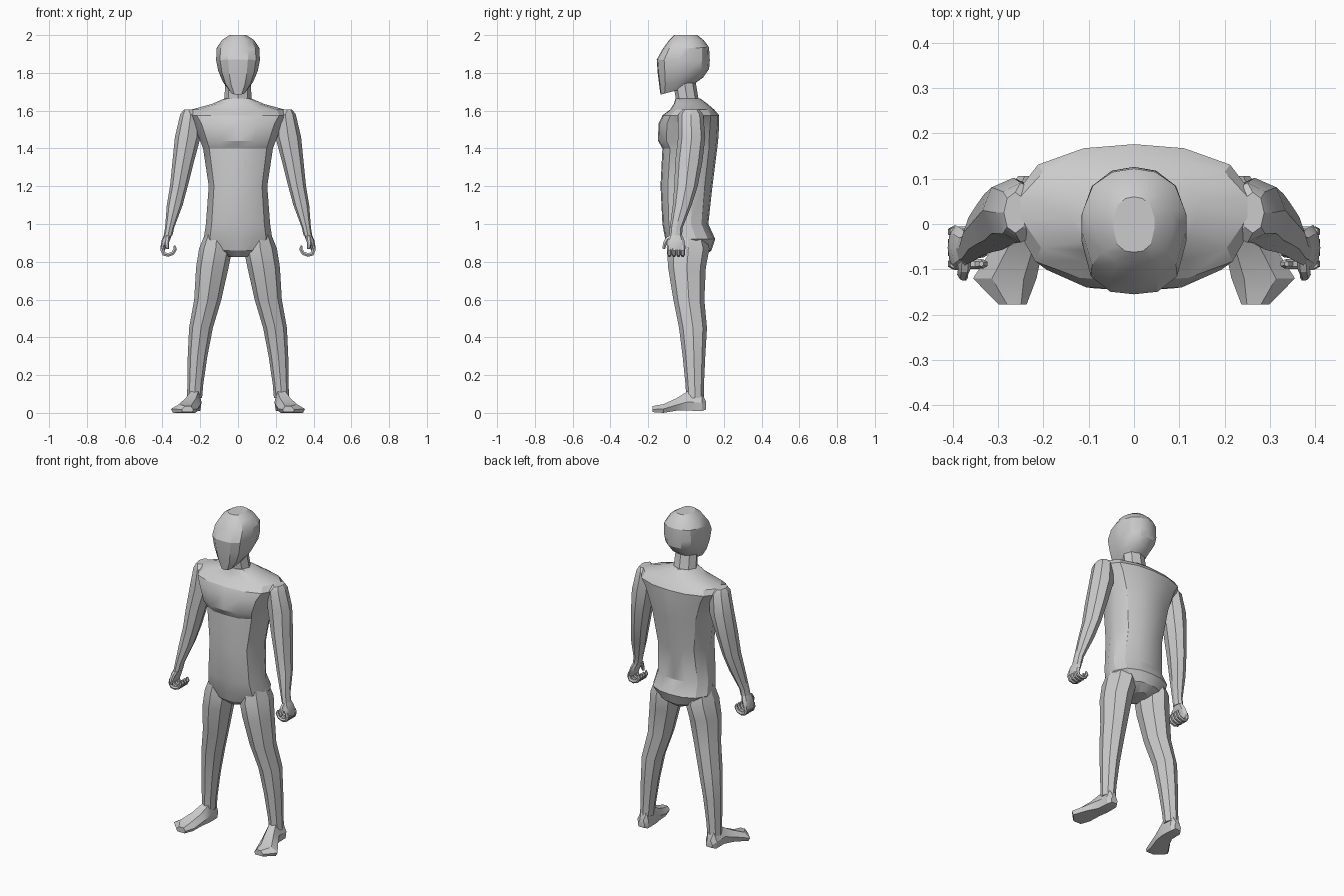
import bpy, bmesh, math
from mathutils import Vector


def loft(name, chains, mirror=False, angle=28):
    """Skin each chain of equal-length rings and cap its ends."""
    bm = bmesh.new()
    for rings in chains:
        vs = [[bm.verts.new(p) for p in ring] for ring in rings]
        n = len(vs[0])
        for a, b in zip(vs, vs[1:]):
            for i in range(n):
                j = (i + 1) % n
                bm.faces.new((a[i], a[j], b[j], b[i]))
        bm.faces.new(vs[0][::-1])
        bm.faces.new(vs[-1])
    bmesh.ops.recalc_face_normals(bm, faces=bm.faces)
    me = bpy.data.meshes.new(name)
    bm.to_mesh(me)
    bm.free()
    ob = bpy.data.objects.new(name, me)
    bpy.context.collection.objects.link(ob)
    if mirror:
        ob.modifiers.new("mirror", 'MIRROR')
    bpy.ops.object.select_all(action='DESELECT')
    ob.select_set(True)
    bpy.context.view_layer.objects.active = ob
    bpy.ops.object.shade_smooth_by_angle(angle=math.radians(angle))
    return ob


def oval(x, y, z, rx, ry, n=8):
    return [(x + rx * math.cos(2 * math.pi * i / n),
             y + ry * math.sin(2 * math.pi * i / n), z) for i in range(n)]


# symmetric body section: (width fraction, depth fraction from front to back)
HALF = [(0, 0), (.45, .02), (.82, .14), (1, .42), (1, .62), (.8, .85), (.42, .97), (0, 1)]


def section(zf, zb, hw, yf, yb):
    pts = HALF + [(-u, v) for u, v in HALF[-2:0:-1]]
    return [(u * hw, yf + v * (yb - yf), zf + v * (zb - zf)) for u, v in pts]


def tube(path, radii, side, n=6):
    path = [Vector(p) for p in path]
    side = Vector(side)
    rings = []
    for i, p in enumerate(path):
        t = (path[min(i + 1, len(path) - 1)] - path[max(i - 1, 0)]).normalized()
        v = t.cross(side).normalized()
        rings.append([p + radii[i] * (side * math.cos(2 * math.pi * k / n)
                                      + v * math.sin(2 * math.pi * k / n)) for k in range(n)])
    return rings


# torso: height, half width, front y, back y
TORSO = [(.825, .05, -.06, .09), (.86, .13, -.095, .135), (.92, .182, -.11, .155),
         (1.0, .17, -.125, .118), (1.2, .155, -.135, .14), (1.4, .185, -.125, .165),
         (1.44, .2, -.148, .17), (1.53, .235, -.146, .176), (1.575, .265, -.125, .176),
         (1.605, .25, -.085, .15), (1.635, .14, -.065, .115), (1.665, .07, -.055, .075)]
loft("torso", [[section(z, z, w, f, b) for z, w, f, b in TORSO]])

# neck
loft("neck", [[oval(0, .012, 1.62, .078, .068), oval(0, .005, 1.67, .072, .06),
               oval(0, -.01, 1.76, .066, .06)]])

# head: front z, back z, half width, front y, back y
HEAD = [(1.685, 1.725, .042, -.135, .02), (1.735, 1.775, .08, -.142, .09),
        (1.80, 1.82, .104, -.15, .122), (1.87, 1.865, .116, -.155, .126),
        (1.925, 1.935, .113, -.125, .122), (1.975, 1.972, .085, -.088, .095),
        (2.0, 2.0, .045, -.062, .06)]
loft("head", [[section(*h) for h in HEAD]])

# arms
ARM = [(.262, .025, 1.605, .025, .045), (.25, .025, 1.58, .056, .066),
       (.266, .03, 1.46, .068, .072), (.29, .015, 1.33, .057, .072),
       (.313, 0, 1.2, .047, .062), (.335, -.02, 1.1, .042, .05),
       (.362, -.052, .98, .024, .034), (.37, -.055, .94, .023, .034)]
loft("arm", [[oval(*r) for r in ARM]], True)

# hands: palm, four curled fingers and thumb
PALM = [(.37, -.055, .945, .02, .033), (.382, -.055, .915, .022, .046),
        (.395, -.052, .875, .016, .05), (.398, -.052, .86, .01, .046)]
loft("palm", [[oval(*r) for r in PALM]], True)
CURL = [(.396, .885), (.4, .86), (.392, .842), (.37, .836), (.345, .845), (.332, .868), (.337, .885)]
fingers = [tube([(x, y, z) for x, z in CURL], [.011, .012, .012, .011, .011, .01, .006], (0, 1, 0))
           for y in (-.088, -.064, -.04, -.017)]
loft("fingers", fingers, True)
loft("thumb", [tube([(.372, -.07, .935), (.374, -.098, .92), (.378, -.112, .895), (.374, -.118, .868)],
                    [.014, .014, .012, .008], (1, 0, 0))], True)

# legs
LEG = [(.11, .01, .96, .06, .085), (.118, .012, .87, .088, .112), (.136, .005, .77, .086, .1),
       (.16, .015, .6, .072, .082), (.196, .037, .45, .063, .074), (.214, .042, .3, .052, .06),
       (.226, .046, .15, .042, .049), (.23, .048, .08, .04, .046)]
loft("leg", [[oval(*r) for r in LEG]], True)

# feet: y, inner x, outer x, top z, sole z
FOOT = [(.106, .21, .255, .06, .018), (.085, .196, .272, .105, .01), (.01, .193, .276, .115, .012),
        (-.05, .2, .31, .078, .012), (-.12, .215, .355, .046, 0), (-.178, .237, .298, .036, .004)]
foot = []
for y, a, b, t, s in FOOT:
    w, m = b - a, s + (t - s) * .45
    foot.append([(a + .08 * w, y, s), (b - .08 * w, y, s), (b, y, m),
                 (b - .3 * w, y, t), (a + .2 * w, y, t), (a, y, m)])
loft("foot", [foot], True)
